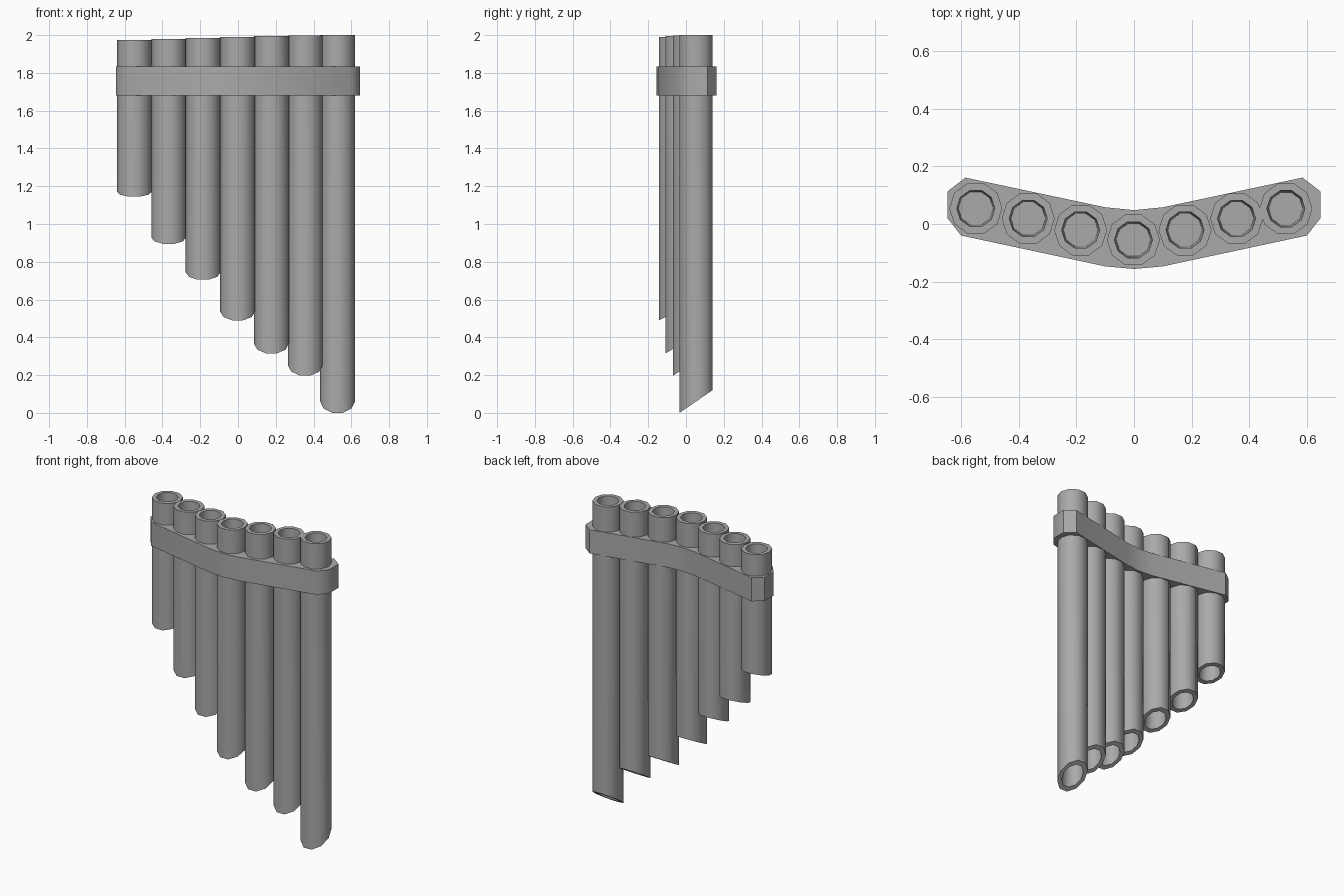
import bpy, bmesh, math

cube = bpy.data.objects.get("Cube")
if cube:
    bpy.data.objects.remove(cube, do_unlink=True)

grey = bpy.data.materials.new("plain grey")
grey.use_nodes = True
colour = (0.4, 0.4, 0.4, 1)
grey.diffuse_color = colour
grey.node_tree.nodes["Principled BSDF"].inputs["Base Color"].default_value = colour

SIDES, R_OUT, R_RIM, R_FLOOR, BORE = 10, 0.092, 0.066, 0.056, 0.25


def finish(name, bm):
    bmesh.ops.recalc_face_normals(bm, faces=bm.faces)
    mesh = bpy.data.meshes.new(name)
    bm.to_mesh(mesh)
    bm.free()
    mesh.materials.append(grey)
    obj = bpy.data.objects.new(name, mesh)
    bpy.context.collection.objects.link(obj)
    bpy.ops.object.select_all(action='DESELECT')
    obj.select_set(True)
    bpy.context.view_layer.objects.active = obj
    bpy.ops.object.shade_smooth_by_angle(angle=math.radians(40))
    return obj


def make_pipe(name, x, y, bottom, top):
    """Ten-sided pipe, bored at both ends, with a slanted lower end."""
    bm = bmesh.new()
    slope = 0.345 * (top - bottom)
    front = R_OUT * math.cos(math.pi / SIDES)

    def ring(radius, base, slant):
        verts = []
        for i in range(SIDES):
            a = math.tau * i / SIDES
            dx, dy = radius * math.cos(a), radius * math.sin(a)
            verts.append(bm.verts.new((x + dx, y + dy, base + slant * (dy + front))))
        return verts

    rings = [ring(R_FLOOR, top - BORE, 0), ring(R_RIM, top, 0),
             ring(R_OUT, top, 0), ring(R_OUT, bottom, slope),
             ring(R_RIM, bottom, slope), ring(R_FLOOR, bottom + BORE, slope)]
    for a, b in zip(rings, rings[1:]):
        for i in range(SIDES):
            j = (i + 1) % SIDES
            bm.faces.new((a[i], a[j], b[j], b[i]))
    bm.faces.new(rings[0])
    bm.faces.new(rings[-1])
    return finish(name, bm)


# Pipes from the model's right to left: x, y, bottom, top
pipes = [(-0.549, 0.054, 1.145, 1.975), (-0.367, 0.019, 0.895, 1.98),
         (-0.185, -0.021, 0.705, 1.985), (-0.002, -0.055, 0.49, 1.99),
         (0.177, -0.021, 0.315, 1.995), (0.356, 0.019, 0.198, 1.997),
         (0.527, 0.053, 0, 2)]
for number, spec in enumerate(pipes, 1):
    make_pipe(f"pipe_{number}", *spec)

# Curved strap holding the pipes together, mirrored about x = 0
half = [(0.1, -0.147), (0.6, -0.04), (0.647, 0.02),
        (0.647, 0.113), (0.585, 0.161), (0.1, 0.058)]
outline = ([(0, -0.156)] + half + [(0, 0.048)]
           + [(-px, py) for px, py in reversed(half)])
bm = bmesh.new()
base = bm.faces.new([bm.verts.new((px, py, 1.68)) for px, py in outline])
lifted = bmesh.ops.extrude_face_region(bm, geom=[base], use_keep_orig=True)
bmesh.ops.translate(bm, vec=(0, 0, 0.155),
                    verts=[v for v in lifted["geom"] if isinstance(v, bmesh.types.BMVert)])
finish("strap", bm)
